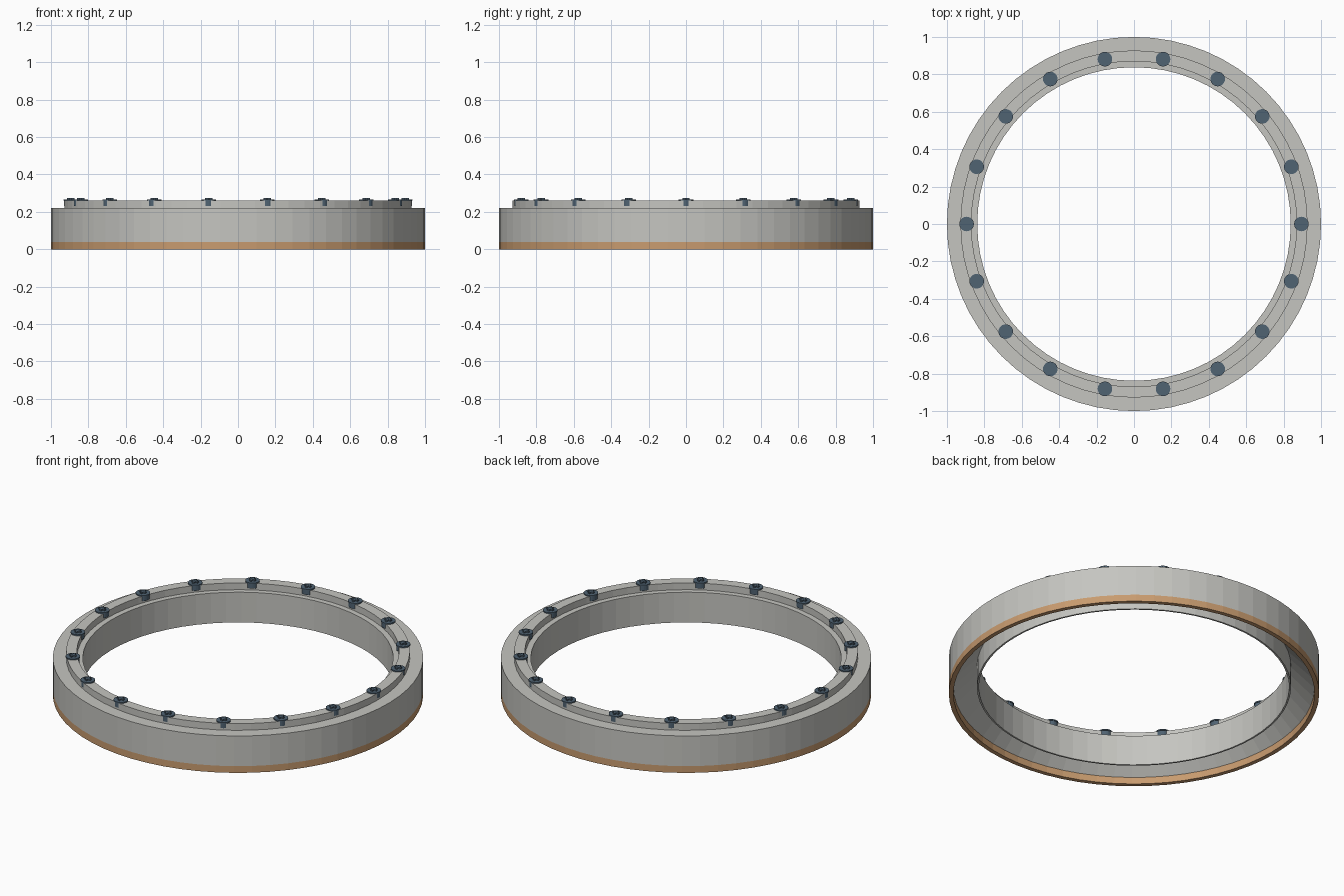
import bpy, bmesh, math
from mathutils import Matrix

if "Cube" in bpy.data.objects:
    bpy.data.objects.remove(bpy.data.objects["Cube"], do_unlink=True)


def material(name, color):
    m = bpy.data.materials.new(name)
    m.use_nodes = True
    m.diffuse_color = (*color, 1)
    m.node_tree.nodes["Principled BSDF"].inputs["Base Color"].default_value = (*color, 1)
    return m


grey = material("warm grey", (0.56, 0.56, 0.53))
copper = material("copper", (0.58, 0.33, 0.16))
slate = material("dark slate", (0.08, 0.125, 0.17))


def make_mesh(name, bm, mats):
    bmesh.ops.recalc_face_normals(bm, faces=bm.faces)
    mesh = bpy.data.meshes.new(name)
    bm.to_mesh(mesh)
    bm.free()
    for m in mats:
        mesh.materials.append(m)
    return mesh


def add_object(name, mesh):
    obj = bpy.data.objects.new(name, mesh)
    bpy.context.collection.objects.link(obj)
    return obj


def lathe(profile, sides):
    """Revolve a closed (radius, height) outline about z."""
    bm = bmesh.new()
    rings = []
    for i in range(sides):
        a = 2 * math.pi * i / sides
        rings.append([bm.verts.new((r * math.cos(a), r * math.sin(a), z)) for r, z in profile])
    n = len(profile)
    for i in range(sides):
        a, b = rings[i], rings[(i + 1) % sides]
        for j in range(n):
            k = (j + 1) % n
            bm.faces.new((a[j], b[j], b[k], a[k]))
    return bm


# Main ring: base band, outer wall, raised rim, inner ledge, thin bore sleeve,
# and a conical hollow underneath between the sleeve and the outer wall
BAND = 0.04
outline = [(1, 0), (1, BAND), (1, 0.22), (0.928, 0.22), (0.928, 0.26), (0.87, 0.26),
           (0.87, 0.22), (0.838, 0.22), (0.838, BAND), (0.848, BAND), (0.848, 0.17),
           (0.975, BAND), (0.975, 0)]
ring = add_object("ring_body", make_mesh("ring_body", lathe(outline, 64), [grey, copper]))
for face in ring.data.polygons:
    # Everything at the outer foot of the ring is copper
    foot = math.hypot(face.center.x, face.center.y) > 0.95
    face.material_index = 1 if foot and face.center.z < BAND else 0

# Screw: shank, thin flange and a raised cross on top
bm = bmesh.new()
for radius, low, high in ((0.0355, 0.232, 0.26), (0.039, 0.26, 0.267)):
    bmesh.ops.create_cone(bm, cap_ends=True, segments=24, radius1=radius, radius2=radius,
                          depth=high - low, matrix=Matrix.Translation((0, 0, (low + high) / 2)))
for size in ((0.04, 0.012, 0.01), (0.012, 0.04, 0.01)):
    bmesh.ops.create_cube(bm, size=1,
                          matrix=Matrix.Translation((0, 0, 0.27)) @ Matrix.Diagonal((*size, 1)))
screw_mesh = make_mesh("screw", bm, [slate])

# Screws spaced evenly around the rim
COUNT = 18
for i in range(COUNT):
    a = 2 * math.pi * i / COUNT
    screw = add_object(f"screw_{i + 1:02d}", screw_mesh)
    screw.location = (0.895 * math.cos(a), 0.895 * math.sin(a), 0)
